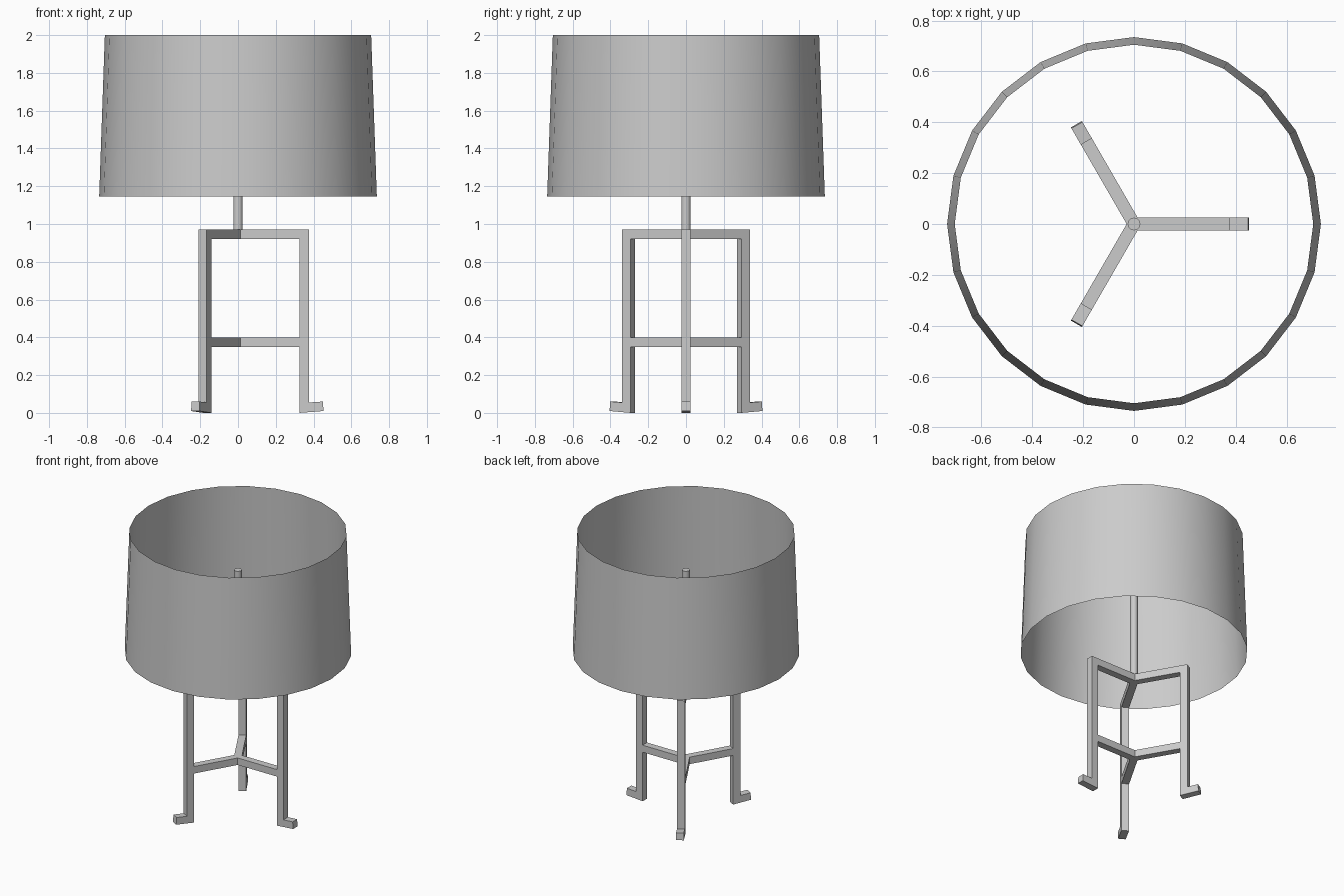
import bpy, bmesh, math
from mathutils import Matrix, Vector

cube = bpy.data.objects.get("Cube")
if cube:
    bpy.data.objects.remove(cube, do_unlink=True)

grey = bpy.data.materials.new("plain_grey")
grey.use_nodes = True
grey.diffuse_color = (0.6, 0.6, 0.6, 1)
grey.node_tree.nodes["Principled BSDF"].inputs["Base Color"].default_value = (0.6, 0.6, 0.6, 1)


def add_object(name, bm, smooth=False):
    bmesh.ops.recalc_face_normals(bm, faces=bm.faces)
    mesh = bpy.data.meshes.new(name)
    bm.to_mesh(mesh)
    bm.free()
    mesh.materials.append(grey)
    obj = bpy.data.objects.new(name, mesh)
    bpy.context.collection.objects.link(obj)
    if smooth:
        bpy.ops.object.select_all(action="DESELECT")
        obj.select_set(True)
        bpy.context.view_layer.objects.active = obj
        bpy.ops.object.shade_smooth_by_angle(angle=math.radians(40))
    return obj


def prism(name, outline, depth, turn):
    """Extrude a 3D outline along depth, then turn it about the z axis."""
    bm = bmesh.new()
    face = bm.faces.new([bm.verts.new(p) for p in outline])
    new = bmesh.ops.extrude_face_region(bm, geom=[face])["geom"]
    verts = [v for v in new if isinstance(v, bmesh.types.BMVert)]
    bmesh.ops.translate(bm, verts=verts, vec=Vector(depth))
    bmesh.ops.rotate(bm, verts=bm.verts, matrix=Matrix.Rotation(turn, 3, "Z"))
    return add_object(name, bm)


def cone(name, r_bottom, r_top, z_bottom, z_top, sides, capped):
    bm = bmesh.new()
    bmesh.ops.create_cone(bm, cap_ends=capped, segments=sides,
                          radius1=r_bottom, radius2=r_top, depth=z_top - z_bottom)
    bmesh.ops.translate(bm, verts=bm.verts, vec=(0, 0, (z_bottom + z_top) / 2))
    return add_object(name, bm, smooth=True)


# Open shade and central pole
cone("shade", 0.735, 0.705, 1.145, 2.0, 24, False)
cone("pole", 0.025, 0.025, 0.96, 1.73, 16, True)

# Three legs, each with two mitred bars and a post with a slightly raised foot
HALF = 0.025
INNER, OUTER, TOP = 0.325, 0.376, 0.97
miter = HALF * math.tan(math.radians(30))
post_side = [(INNER, 0), (OUTER, 0.004), (0.453, 0.01), (0.449, 0.06),
             (OUTER, 0.055), (OUTER, TOP), (INNER, TOP)]

for i, side in enumerate(("left", "back_right", "front_right")):
    turn = math.radians(120 * i)
    prism(side + "_post_and_foot", [(r, -HALF, z) for r, z in post_side], (0, 2 * HALF, 0), turn)
    for bar, z in (("top_bar", 0.92), ("cross_bar", 0.35)):
        plan = [(0, 0), (miter, -HALF), (INNER, -HALF), (INNER, HALF), (miter, HALF)]
        prism(side + "_" + bar, [(x, y, z) for x, y in plan], (0, 0, 0.05), turn)
